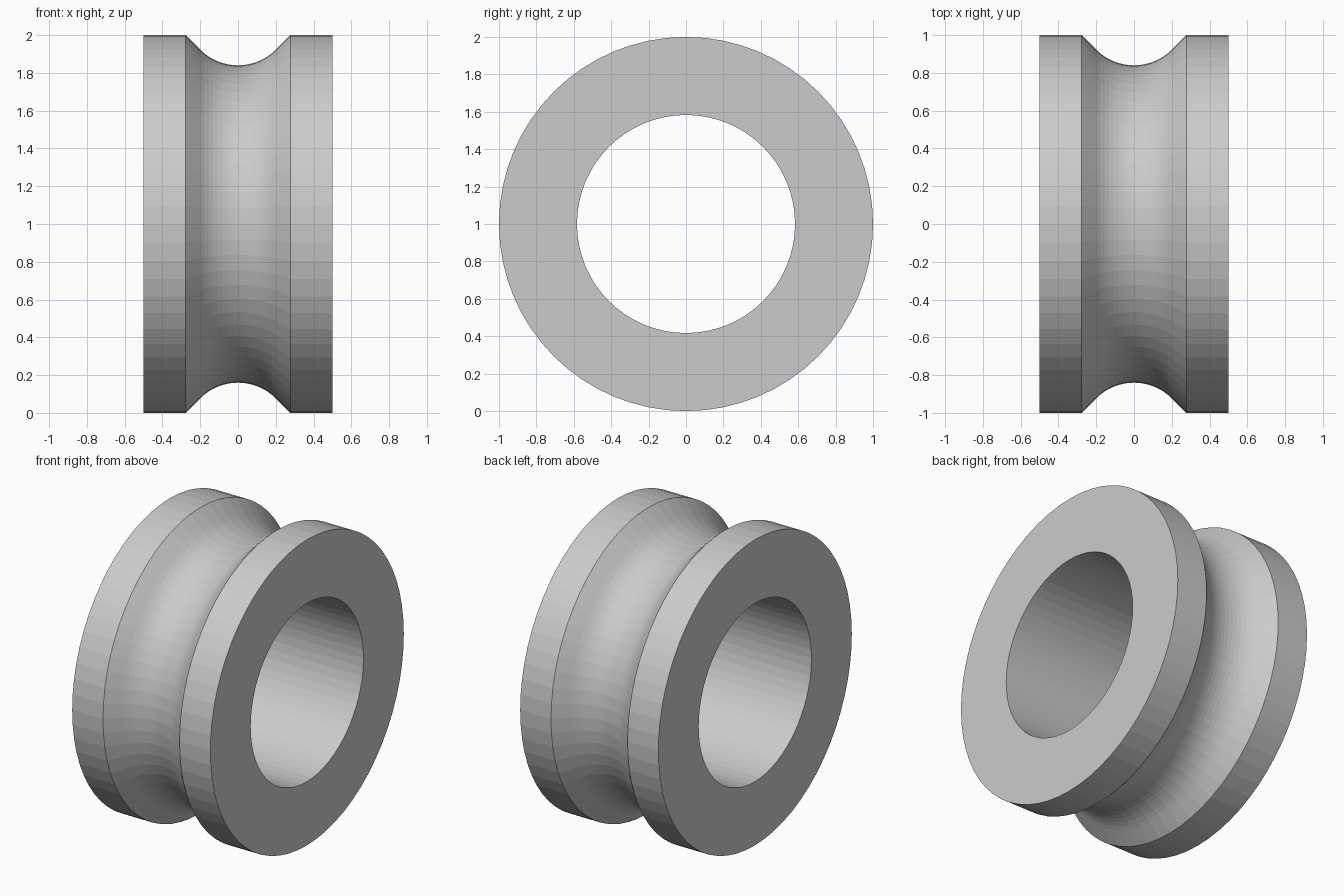
import bpy, bmesh
from math import sin, cos, pi, radians

if "Cube" in bpy.data.objects:
    bpy.data.objects.remove(bpy.data.objects["Cube"])

SEGMENTS = 64
HALF_WIDTH, OUTER, BORE = 0.5, 1.0, 0.583
GROOVE_HALF, GROOVE_BOTTOM, ARC = 0.277, 0.84, 0.283

# Cross-section (x, radius): bore, flat rims, 45 degree groove flanks and round groove floor
profile = [(-HALF_WIDTH, BORE), (-HALF_WIDTH, OUTER), (-GROOVE_HALF, OUTER)]
for i in range(17):
    a = radians(-45 + 90 * i / 16)
    profile.append((ARC * sin(a), GROOVE_BOTTOM + ARC * (1 - cos(a))))
profile += [(GROOVE_HALF, OUTER), (HALF_WIDTH, OUTER), (HALF_WIDTH, BORE)]

# Revolve the closed section around the x axis
bm = bmesh.new()
rings = []
for s in range(SEGMENTS):
    t = 2 * pi * s / SEGMENTS
    rings.append([bm.verts.new((x, r * cos(t), 1 + r * sin(t))) for x, r in profile])
for s in range(SEGMENTS):
    a, b = rings[s], rings[(s + 1) % SEGMENTS]
    for i in range(len(profile)):
        j = (i + 1) % len(profile)
        bm.faces.new((a[i], a[j], b[j], b[i]))
bmesh.ops.recalc_face_normals(bm, faces=bm.faces)

mesh = bpy.data.meshes.new("grooved_ring")
bm.to_mesh(mesh)
bm.free()
bpy.context.collection.objects.link(bpy.data.objects.new("grooved_ring", mesh))
